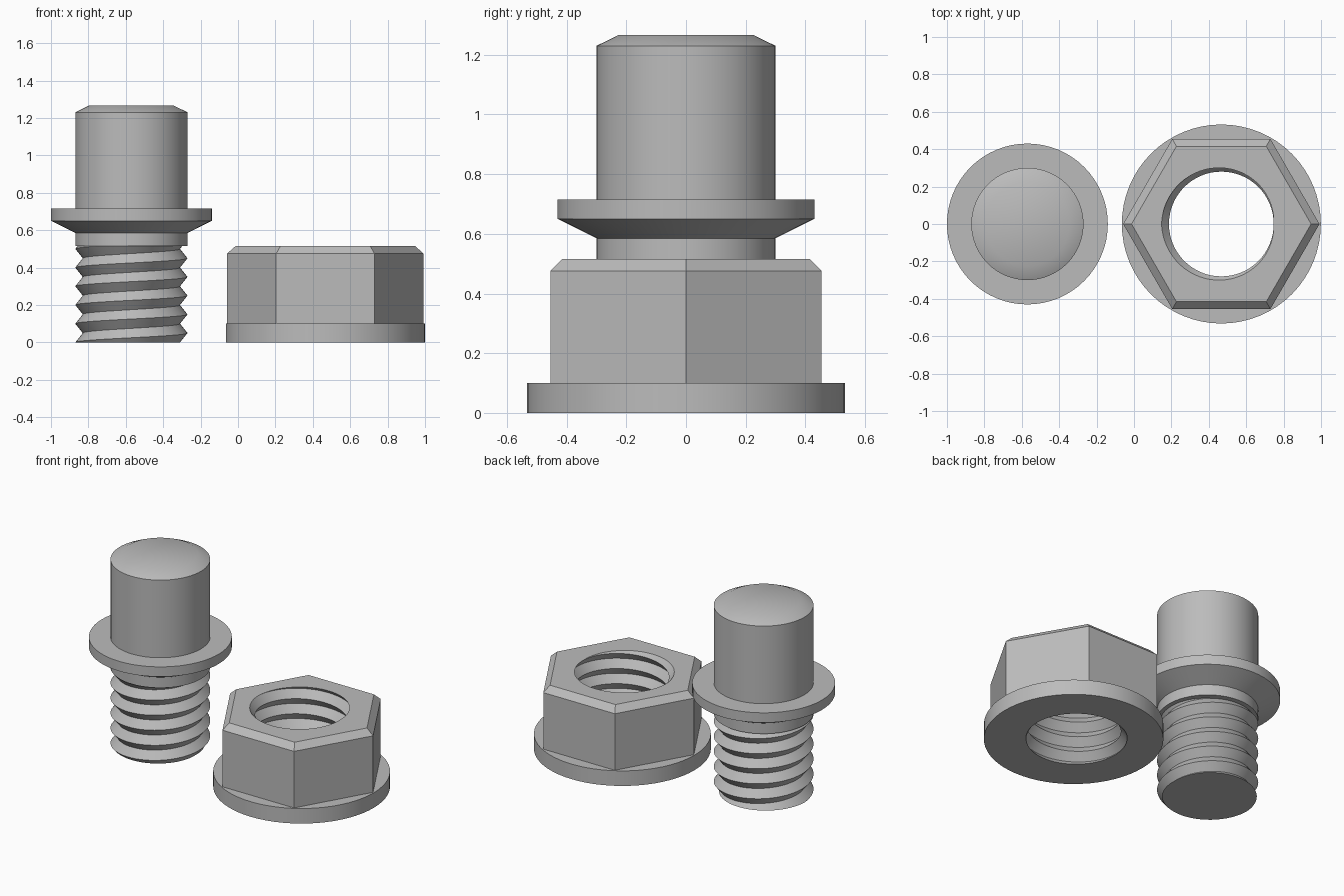
import bpy
import bmesh
from math import pi, cos, sin, radians

cube = bpy.data.objects.get("Cube")
if cube:
    bpy.data.objects.remove(cube, do_unlink=True)

SEGMENTS = 64
PITCH = 0.1
BOLT_X, NUT_X = -0.57, 0.467

steel = bpy.data.materials.new("grey_steel")
steel.use_nodes = True
steel.diffuse_color = (0.5, 0.5, 0.5, 1)
steel.node_tree.nodes["Principled BSDF"].inputs["Base Color"].default_value = (0.5, 0.5, 0.5, 1)


def finish(name, bm, x):
    """Turn a bmesh into a named object standing at x."""
    bmesh.ops.recalc_face_normals(bm, faces=bm.faces)
    mesh = bpy.data.meshes.new(name)
    bm.to_mesh(mesh)
    bm.free()
    mesh.materials.append(steel)
    obj = bpy.data.objects.new(name, mesh)
    obj.location.x = x
    bpy.context.collection.objects.link(obj)
    return obj


def select_only(obj):
    bpy.ops.object.select_all(action="DESELECT")
    obj.select_set(True)
    bpy.context.view_layer.objects.active = obj


def smooth(obj):
    select_only(obj)
    bpy.ops.object.shade_smooth_by_angle(angle=radians(30))


def turned(name, x, profile, sides=SEGMENTS):
    """Closed solid from stacked rings of (radius, height)."""
    bm = bmesh.new()
    rings = []
    for r, z in profile:
        angles = [2 * pi * i / sides for i in range(sides)]
        rings.append([bm.verts.new((r * cos(a), r * sin(a), z)) for a in angles])
    for low, high in zip(rings, rings[1:]):
        for i in range(sides):
            j = (i + 1) % sides
            bm.faces.new((low[i], low[j], high[j], high[i]))
    bm.faces.new(rings[0][::-1])
    bm.faces.new(rings[-1])
    return finish(name, bm, x)


def threaded_rod(name, x, root, crest, bottom, top, crest_z):
    """Right-handed V thread, trimmed flat and capped at both ends.
    crest_z is the height of a crest on the -x side."""
    bm = bmesh.new()
    turns = int((top - bottom) / PITCH) + 5
    start = crest_z - PITCH * (int((crest_z - bottom) / PITCH) + 3)
    previous = None
    for i in range(turns * SEGMENTS + 1):
        a = pi + 2 * pi * i / SEGMENTS
        z = start + PITCH * i / SEGMENTS
        row = [bm.verts.new((r * cos(a), r * sin(a), z + dz))
               for r, dz in ((crest, 0), (root, PITCH / 2), (crest, PITCH))]
        if previous:
            for k in range(2):
                bm.faces.new((previous[k], row[k], row[k + 1], previous[k + 1]))
        previous = row
    bmesh.ops.remove_doubles(bm, verts=bm.verts, dist=0.0001)
    for z, direction in ((bottom, -1), (top, 1)):
        bmesh.ops.bisect_plane(bm, geom=bm.verts[:] + bm.edges[:] + bm.faces[:], dist=0.00001,
                               plane_co=(0, 0, z), plane_no=(0, 0, direction), clear_outer=True)
    bmesh.ops.holes_fill(bm, edges=[e for e in bm.edges if e.is_boundary], sides=0)
    return finish(name, bm, x)


# Bolt: domed head, collar and plain neck in one turned piece, then the thread
smooth(turned("bolt_head_and_collar", BOLT_X, [
    (0.30, 0.515), (0.30, 0.585), (0.43, 0.65), (0.43, 0.715),
    (0.30, 0.715), (0.30, 1.23), (0.225, 1.267)]))
smooth(threaded_rod("bolt_thread", BOLT_X, 0.26, 0.30, 0, 0.515, 0))

# Nut: round flange and chamfered hexagon, both with a threaded bore
flange = turned("nut_flange", NUT_X, [(0.532, 0), (0.532, 0.1)])
hexagon = turned("nut_hexagon", NUT_X, [(0.525, 0.1), (0.525, 0.475), (0.48, 0.515)], 6)
cutter = threaded_rod("bore_cutter", NUT_X, 0.28, 0.32, -0.15, 0.65, 0.515)
cutter.hide_render = True

for part in (flange, hexagon):
    bore = part.modifiers.new("threaded_bore", "BOOLEAN")
    bore.operation = "DIFFERENCE"
    bore.solver = "EXACT"
    bore.object = cutter
    select_only(part)
    bpy.ops.object.modifier_apply(modifier=bore.name)
    smooth(part)
bpy.data.objects.remove(cutter, do_unlink=True)
